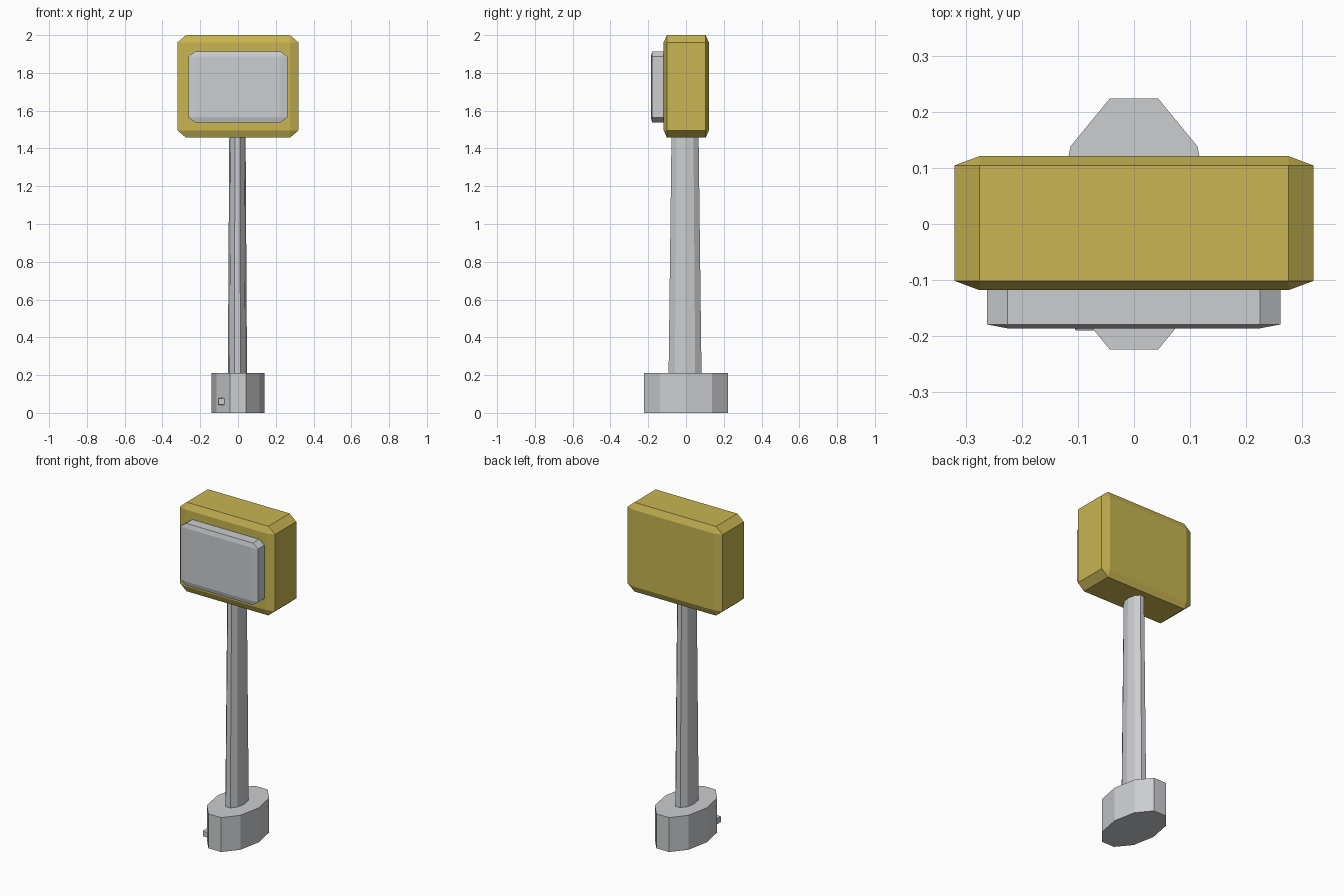
import bpy, bmesh
from math import cos, sin, tau
from mathutils import Vector

cube = bpy.data.objects.get("Cube")
if cube:
    bpy.data.objects.remove(cube)


def material(name, rgb):
    m = bpy.data.materials.new(name)
    m.use_nodes = True
    m.diffuse_color = (*rgb, 1)
    m.node_tree.nodes["Principled BSDF"].inputs["Base Color"].default_value = (*rgb, 1)
    return m


yellow = material("mustard yellow", (0.58, 0.46, 0.085))
grey = material("light grey", (0.60, 0.61, 0.63))


def add_object(name, bm, mat):
    bmesh.ops.recalc_face_normals(bm, faces=bm.faces)
    mesh = bpy.data.meshes.new(name)
    bm.to_mesh(mesh)
    bm.free()
    mesh.materials.append(mat)
    obj = bpy.data.objects.new(name, mesh)
    bpy.context.collection.objects.link(obj)
    return obj


def chamfered_box(name, low, high, mat, chamfer=0.07):
    """Unit cube chamfered on every edge, then stretched between two corners."""
    low, high = Vector(low), Vector(high)
    bm = bmesh.new()
    bmesh.ops.create_cube(bm, size=1)
    bmesh.ops.bevel(bm, geom=bm.edges[:], offset=chamfer, segments=1,
                    profile=0.5, affect='EDGES')
    bmesh.ops.scale(bm, vec=high - low, verts=bm.verts)
    bmesh.ops.translate(bm, vec=(low + high) / 2, verts=bm.verts)
    return add_object(name, bm, mat)


def oval_column(name, bottom, top, mat, centre=(0, 0), sides=10):
    """Ten-sided oval prism; bottom and top are (radius x, radius y, z)."""
    bm = bmesh.new()
    rings = []
    for rx, ry, z in (bottom, top):
        rings.append([bm.verts.new((centre[0] + rx * cos(tau * i / sides),
                                    centre[1] + ry * sin(tau * i / sides), z))
                      for i in range(sides)])
    for i in range(sides):
        j = (i + 1) % sides
        bm.faces.new((rings[0][i], rings[0][j], rings[1][j], rings[1][i]))
    for ring in rings:
        bm.faces.new(ring)
    return add_object(name, bm, mat)


# Foot and tapering post
oval_column("base", (0.14, 0.235, 0), (0.14, 0.235, 0.21), grey)
oval_column("post", (0.051, 0.092, 0.18), (0.043, 0.075, 1.5), grey, centre=(-0.003, -0.005))

# Small button on the foot
chamfered_box("base_button", (-0.106, -0.19, 0.042), (-0.07, -0.12, 0.078), grey)

# Head with the raised front panel
chamfered_box("head", (-0.32, -0.118, 1.457), (0.32, 0.121, 2.0), yellow)
chamfered_box("front_panel", (-0.262, -0.186, 1.537), (0.261, -0.086, 1.914), grey)
